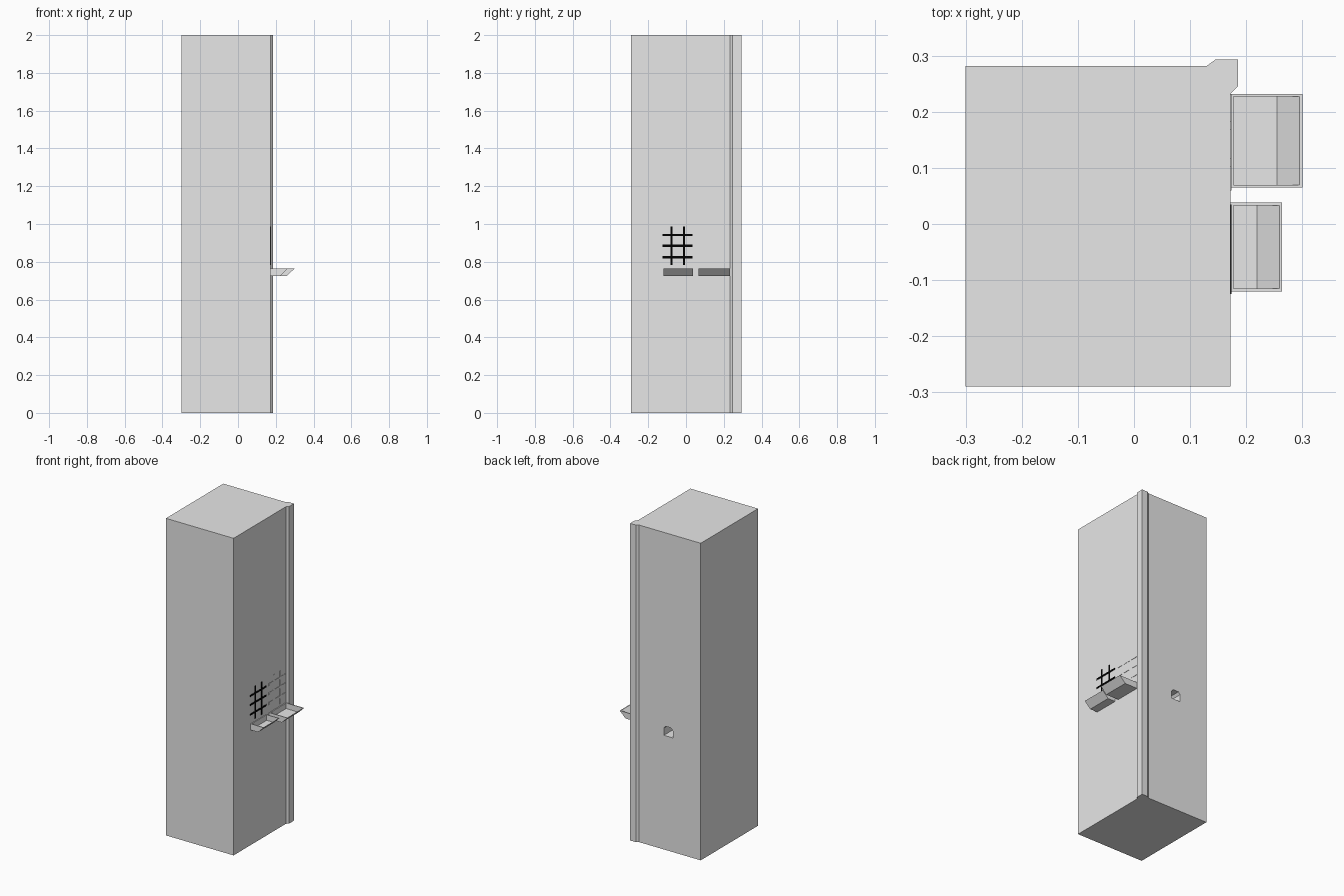
import bpy
import bmesh
from mathutils import Vector

cube = bpy.data.objects.get("Cube")
if cube:
    bpy.data.objects.remove(cube, do_unlink=True)


def material(name, color):
    m = bpy.data.materials.new(name)
    m.use_nodes = True
    m.diffuse_color = color
    m.node_tree.nodes["Principled BSDF"].inputs["Base Color"].default_value = color
    return m


grey = material("light_grey", (0.8, 0.8, 0.8, 1))
black = material("black", (0, 0, 0, 1))


def add_object(name, bm, mat):
    bmesh.ops.recalc_face_normals(bm, faces=bm.faces)
    me = bpy.data.meshes.new(name)
    bm.to_mesh(me)
    bm.free()
    me.materials.append(mat)
    ob = bpy.data.objects.new(name, me)
    bpy.context.collection.objects.link(ob)
    return ob


def prism(points, offset):
    """Extrude a closed outline of 3D points along an offset."""
    bm = bmesh.new()
    face = bm.faces.new([bm.verts.new(p) for p in points])
    ext = bmesh.ops.extrude_face_region(bm, geom=[face], use_keep_orig=True)
    moved = [g for g in ext["geom"] if isinstance(g, bmesh.types.BMVert)]
    bmesh.ops.translate(bm, verts=moved, vec=offset)
    bmesh.ops.recalc_face_normals(bm, faces=bm.faces)
    return bm


# Tall body with the chamfered corner trim in one outline
SIDE, BACK = 0.172, 0.282
outline = [(-0.3, -0.29), (SIDE, -0.29), (SIDE, 0.232), (0.185, 0.245),
           (0.185, 0.293), (0.145, 0.293), (0.13, BACK), (-0.3, BACK)]
body = add_object("body", prism([(x, y, 0) for x, y in outline], (0, 0, 2)), grey)

# Deep opening in the back with clipped upper corners
opening = [(-0.105, 0.72), (-0.043, 0.72), (-0.043, 0.765), (-0.055, 0.78),
           (-0.093, 0.78), (-0.105, 0.765)]
cutter = add_object("opening_cutter",
                    prism([(x, BACK + 0.05, z) for x, z in opening], (0, -0.3, 0)), grey)
cutter.hide_render = True
cut = body.modifiers.new("opening", "BOOLEAN")
cut.operation = "DIFFERENCE"
cut.solver = "EXACT"
cut.object = cutter
bpy.context.view_layer.objects.active = body
bpy.ops.object.modifier_apply(modifier=cut.name)
bpy.data.objects.remove(cutter, do_unlink=True)


def tray(name, reach, y0, y1):
    """Shallow hopper with a sloped outer wall and a thin rim."""
    top, bottom, slope = 0.765, 0.726, 0.04
    profile = [(SIDE, top), (reach, top), (reach - slope, bottom), (SIDE, bottom)]
    bm = prism([(x, y0, z) for x, z in profile], (0, y1 - y0, 0))
    lid = max(bm.faces, key=lambda f: f.calc_center_median().z)
    bmesh.ops.inset_individual(bm, faces=[lid], thickness=0.007)
    ext = bmesh.ops.extrude_discrete_faces(bm, faces=[lid])
    floor = ext["faces"][0]
    middle = floor.calc_center_median().x
    for v in floor.verts:
        v.co += Vector((-slope if v.co.x > middle else 0, 0, -0.035))
    add_object(name, bm, grey)


def grille(name, y0, y1, uprights, width, mat):
    """Crossed flat bars on the side of the body."""
    bars = [(y - width / 2, y + width / 2, 0.782, 0.988) for y in uprights]
    bars += [(y0, y1, z - width / 2, z + width / 2) for z in (0.824, 0.885, 0.942)]
    bm = bmesh.new()
    for a, b, low, high in bars:
        ring = [(a, low), (b, low), (b, high), (a, high)]
        part = prism([(SIDE - 0.002, y, z) for y, z in ring], (0.004, 0, 0))
        me = bpy.data.meshes.new("bar")
        part.to_mesh(me)
        part.free()
        bm.from_mesh(me)
        bpy.data.meshes.remove(me)
    add_object(name, bm, mat)


tray("small_tray", 0.264, -0.12, 0.038)
tray("large_tray", 0.3, 0.065, 0.232)
grille("black_grille", -0.125, 0.035, (-0.077, -0.011), 0.011, black)
grille("grey_grille", 0.06, 0.232, (0.11, 0.176), 0.016, grey)
